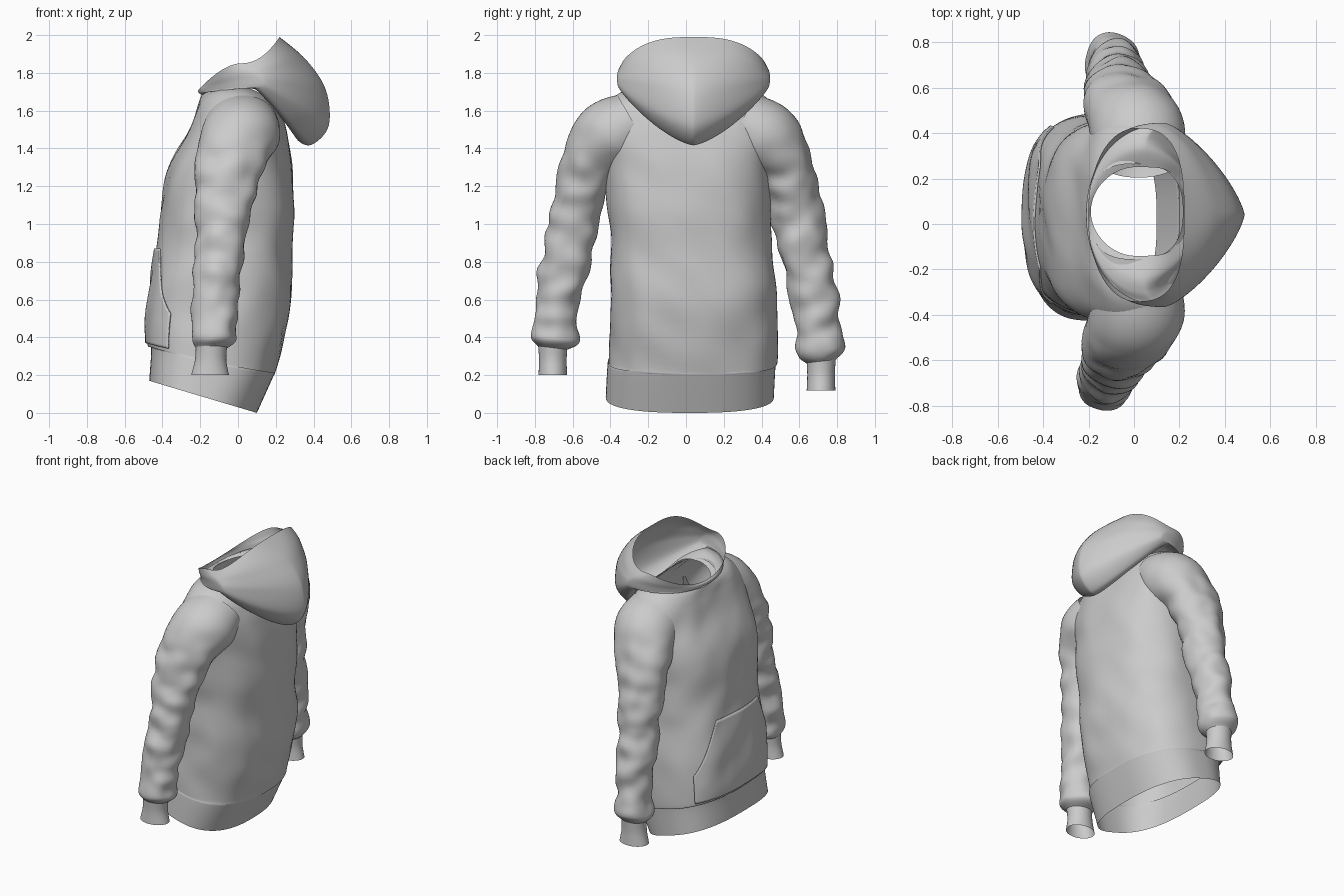
import bpy, bmesh, math
from mathutils import Vector, noise

if "Cube" in bpy.data.objects:
    bpy.data.objects.remove(bpy.data.objects["Cube"], do_unlink=True)

cloth = bpy.data.materials.new("grey cloth")
cloth.use_nodes = True
grey = (0.6, 0.6, 0.6, 1)
cloth.diffuse_color = grey
cloth.node_tree.nodes["Principled BSDF"].inputs["Base Color"].default_value = grey


def sample(rows, v):
    """Catmull-Rom interpolation of a list of number rows at position v."""
    last = len(rows) - 1
    i = min(int(v), last - 1)
    f = v - i
    a, b, c, d = (rows[max(0, min(last, k))] for k in range(i - 1, i + 3))
    return [q + f / 2 * (r - p + f * (2 * p - 5 * q + 4 * r - s + f * (3 * (q - r) + s - p)))
            for p, q, r, s in zip(a, b, c, d)]


def grid_object(name, rings, closed=True, thickness=0):
    """Skin a list of point rings into one smooth sheet."""
    bm = bmesh.new()
    grid = [[bm.verts.new(p) for p in ring] for ring in rings]
    count = len(grid[0])
    for low, high in zip(grid, grid[1:]):
        for j in range(count if closed else count - 1):
            k = (j + 1) % count
            bm.faces.new((low[j], low[k], high[k], high[j]))
    bmesh.ops.recalc_face_normals(bm, faces=bm.faces)
    mesh = bpy.data.meshes.new(name)
    bm.to_mesh(mesh)
    bm.free()
    mesh.materials.append(cloth)
    obj = bpy.data.objects.new(name, mesh)
    bpy.context.collection.objects.link(obj)
    if thickness:
        mod = obj.modifiers.new("thickness", "SOLIDIFY")
        mod.thickness = thickness
        mod.offset = 0
    bpy.ops.object.select_all(action="DESELECT")
    obj.select_set(True)
    bpy.context.view_layer.objects.active = obj
    bpy.ops.object.shade_smooth_by_angle(angle=math.radians(50))


def oval(row, t, front_n, back_n, height):
    """Point on a tilted oval: front x/z, back x/z, side z, middle y, half width."""
    xf, zf, xb, zb, zs, mid, half = row
    n = back_n if math.cos(t) > 0 else front_n
    c, s = (math.copysign(abs(k) ** (2 / n), k) for k in (math.cos(t), math.sin(t)))
    x = (xf + xb) / 2 + (xb - xf) / 2 * c
    return Vector((x, mid + half * s, height(zf, zb, zs, c, math.cos(t))))


def sloped(zf, zb, zs, c, cos):
    return zs + (zb - zf) / 2 * c + ((zb + zf) / 2 - zs) * c * c


def arched(zf, zb, zs, c, cos):
    return zs + ((zb if cos > 0 else zf) - zs) * abs(cos) ** 1.6


def fold(p, amount, scale, stretch):
    return amount * noise.noise(Vector((p.x * scale, p.y * scale, p.z * stretch)))


# Body: hem, rib seam, waist, chest, shoulders, neck
BODY = [
    (-.47, .17, .10, .00, .085, .02, .445),
    (-.46, .34, .19, .20, .26, .03, .445),
    (-.48, .37, .20, .23, .29, .04, .445),
    (-.472, .60, .28, .58, .59, .04, .44),
    (-.43, .87, .28, .86, .86, .03, .43),
    (-.41, 1.05, .30, 1.08, 1.07, .015, .43),
    (-.365, 1.30, .29, 1.30, 1.30, .01, .45),
    (-.27, 1.48, .26, 1.47, 1.50, .01, .47),
    (-.225, 1.59, .235, 1.56, 1.63, .015, .44),
    (-.205, 1.65, .225, 1.60, 1.705, .025, .35),
    (-.195, 1.68, .215, 1.62, 1.73, .055, .21),
]


def body_point(v, t, lift=0):
    p = oval(sample(BODY, v), t, 2.7, 2.5, sloped)
    out = Vector((math.cos(t), math.sin(t), 0))
    calm = max(0, min(1, v - 1.5, 9.5 - v))
    return p + out * (lift + calm * fold(p + Vector((0, 0, p.y * .6)), .014, 5, 5))


TURN = [math.tau * j / 96 for j in range(96)]
grid_object("rib_hem", [[body_point(i / 8, t) for t in TURN] for i in range(9)])
grid_object("body", [[body_point(1 + i / 8, t) for t in TURN] for i in range(73)])

# Front pouch pocket with slanted hand openings
pouch = []
for i in range(25):
    v = 2 + 2 * i / 24
    slant = max(0, (i - 9) / 15)
    half = math.radians(55 - 31 * slant ** 0.8)
    pouch.append([body_point(v, math.pi + half * (j / 20 - 1), .006) for j in range(41)])
grid_object("front_pocket", pouch, closed=False, thickness=.009)

# Sleeves: centre x, y, z, then depth and width radii
SLEEVE = [
    (.02, .28, 1.54, .19, .165),
    (.01, .41, 1.455, .21, .195),
    (-.04, .52, 1.30, .185, .15),
    (-.08, .575, 1.10, .15, .135),
    (-.09, .615, .90, .135, .13),
    (-.11, .66, .70, .12, .125),
    (-.125, .69, .50, .115, .12),
    (-.135, .70, .39, .115, .125),
    (-.14, .705, .345, .085, .08),
]
CUFF = [(-.14, .705, .36, .083, .078), (-.145, .705, .28, .083, .073), (-.148, .705, .20, .10, .076)]


def tube(name, rows, side, steps, wrinkle):
    drop, shift, lean = (1.06, .01, .035) if side > 0 else (1, 0, 0)
    top = SLEEVE[0][2]
    rows = [(x + lean * (top - z), side * (y + shift), top - (top - z) * drop, a, b)
            for x, y, z, a, b in rows]
    span = len(rows) - 1
    rings = []
    for i in range(span * steps + 1):
        v = i / steps
        x, y, z, a, b = sample(rows, v)
        ahead = Vector(sample(rows, min(span, v + .2))[:3])
        behind = Vector(sample(rows, max(0, v - .2))[:3])
        across = (ahead - behind).cross(Vector((1, 0, 0))).normalized()
        ring = []
        for t in TURN[::2]:
            out = Vector((math.cos(t), 0, 0)) + across * math.sin(t)
            p = Vector((x, y, z)) + Vector((a * math.cos(t), 0, 0)) + across * b * math.sin(t)
            calm = wrinkle * max(0, min(1, v - 1, span - v))
            ring.append(p + out * fold(p, calm, 8, 10))
        rings.append(ring)
    grid_object(name, rings)


for label, side in (("left", 1), ("right", -1)):
    tube(label + "_sleeve", SLEEVE, side, 10, .022)
    tube(label + "_cuff", CUFF, side, 5, 0)

# Lowered hood: neck seam, out and down to the fold, up to the rim
HOOD = [
    (-.19, 1.68, .20, 1.62, 1.72, .055, .195),
    (-.195, 1.685, .27, 1.56, 1.75, .045, .28),
    (-.20, 1.69, .31, 1.45, 1.74, .04, .34),
    (-.205, 1.69, .39, 1.42, 1.72, .04, .385),
    (-.21, 1.70, .48, 1.52, 1.73, .04, .40),
    (-.21, 1.71, .465, 1.71, 1.77, .04, .405),
    (-.205, 1.715, .36, 1.87, 1.81, .04, .40),
    (-.20, 1.72, .22, 1.99, 1.85, .04, .38),
]
# Roundness of each hood row, front then back
ROUND = [(1.9, 4), (2, 2.2), (2.1, 1.6), (2.1, 1.4), (2.1, 1.35), (2.1, 1.4), (2.1, 1.8), (2.1, 2.8)]
grid_object("hood", [[oval(sample(HOOD, i / 8), t, *sample(ROUND, i / 8), arched) for t in TURN]
                     for i in range(57)])
